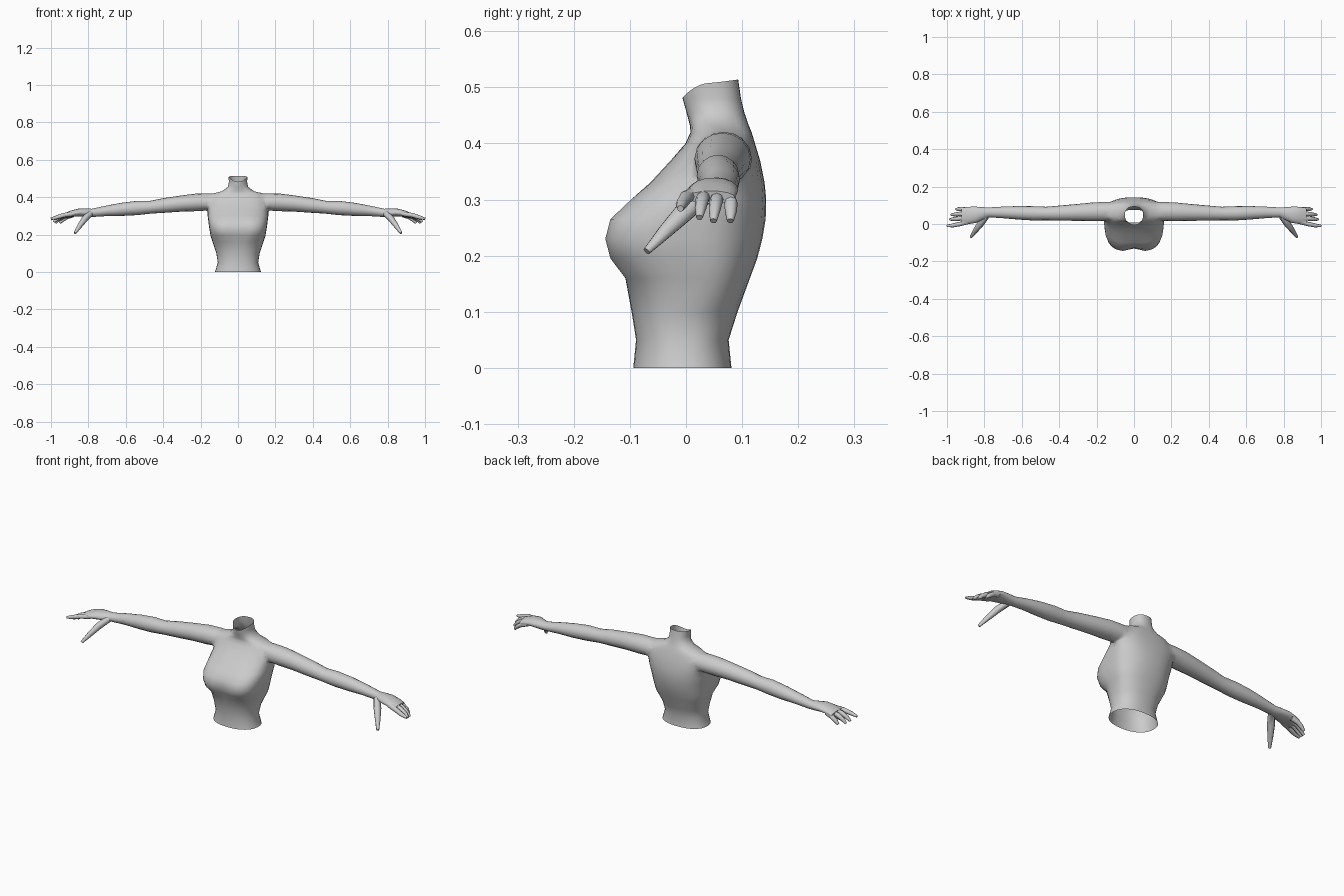
import bpy, bmesh, math
from mathutils import Vector

grey = bpy.data.materials.new("light grey")
grey.diffuse_color = (0.6, 0.6, 0.6, 1)


def loft(name, rings):
    """Closed skin through rings of equal point count."""
    bm = bmesh.new()
    rows = [[bm.verts.new(p) for p in r] for r in rings]
    n = len(rows[0])
    for a, b in zip(rows, rows[1:]):
        for i in range(n):
            j = (i + 1) % n
            bm.faces.new((a[i], a[j], b[j], b[i]))
    bm.faces.new(rows[0])
    bm.faces.new(rows[-1])
    bmesh.ops.recalc_face_normals(bm, faces=bm.faces)
    me = bpy.data.meshes.new(name)
    bm.to_mesh(me)
    bm.free()
    me.materials.append(grey)
    ob = bpy.data.objects.new(name, me)
    bpy.context.collection.objects.link(ob)
    return ob


def tube(name, path, side, n=12):
    """Oval limb along points (x, y, z, half width, half height)."""
    pts = [Vector((side * p[0], p[1], p[2])) for p in path]
    rings = []
    for i, p in enumerate(path):
        t = (pts[min(i + 1, len(pts) - 1)] - pts[max(i - 1, 0)]).normalized()
        across = Vector((0, 1, 0))
        across = (across - t * across.dot(t)).normalized()
        up = t.cross(across)
        rings.append([pts[i] + across * p[3] * math.cos(a) + up * p[4] * math.sin(a)
                      for a in (2 * math.pi * k / n for k in range(n))])
    return loft(name, rings)


def power(v, e):
    return math.copysign(abs(v) ** e, v)


# Torso levels: z, half width, front y, back y, front squareness, cleavage depth
levels = [
    (0.00, 0.123, -0.094, 0.081, 0.9, 0),
    (0.05, 0.108, -0.089, 0.076, 0.9, 0),
    (0.10, 0.116, -0.097, 0.092, 0.85, 0),
    (0.16, 0.136, -0.110, 0.114, 0.75, 0.002),
    (0.195, 0.147, -0.137, 0.127, 0.62, 0.010),
    (0.23, 0.153, -0.146, 0.136, 0.58, 0.015),
    (0.265, 0.158, -0.137, 0.142, 0.6, 0.010),
    (0.30, 0.162, -0.100, 0.143, 0.68, 0.003),
    (0.33, 0.162, -0.064, 0.140, 0.75, 0),
    (0.37, 0.165, -0.027, 0.132, 0.8, 0),
    (0.40, 0.160, -0.001, 0.123, 0.8, 0),
    (0.42, 0.135, 0.008, 0.117, 0.85, 0),
    (0.432, 0.085, 0.007, 0.112, 0.9, 0),
    (0.455, 0.054, 0.001, 0.104, 1, 0),
    (0.48, 0.049, -0.006, 0.098, 1, 0),
    (0.508, 0.050, -0.006, 0.093, 1, 0),
]
rings = []
for z, w, front, back, sq, cleft in levels:
    mid = (front + back) / 2 + (0.03 if 0.15 < z < 0.4 else 0)
    ring = []
    for k in range(32):
        a = 2 * math.pi * k / 32
        c, s = math.cos(a), math.sin(a)
        e = sq if s < 0 else 0.85
        x = w * power(c, e)
        y = mid + (mid - front if s < 0 else back - mid) * power(s, e)
        if s < 0:
            y += cleft * math.exp(-(x / 0.03) ** 2)
        # The neck rim dips at the throat
        dz = 0.006 * s if s > 0 else -0.026 * s * s
        ring.append((x, y, z + (dz if z > 0.5 else 0)))
    rings.append(ring)
body = loft("upper_body", rings)

# Shoulder to knuckles
arm = [
    (0.10, 0.067, 0.375, 0.045, 0.038), (0.17, 0.067, 0.376, 0.054, 0.048),
    (0.22, 0.065, 0.372, 0.050, 0.047), (0.30, 0.062, 0.366, 0.045, 0.043),
    (0.40, 0.058, 0.355, 0.040, 0.039), (0.47, 0.056, 0.346, 0.036, 0.034),
    (0.54, 0.057, 0.342, 0.038, 0.038), (0.62, 0.060, 0.335, 0.036, 0.035),
    (0.70, 0.062, 0.327, 0.031, 0.028), (0.78, 0.062, 0.316, 0.026, 0.022),
    (0.81, 0.058, 0.317, 0.033, 0.022), (0.85, 0.050, 0.318, 0.044, 0.021),
    (0.89, 0.045, 0.312, 0.046, 0.017), (0.92, 0.045, 0.304, 0.042, 0.012),
]
# Finger joint positions
digits = {
    "index": [(0.88, 0.013, 0.311), (0.93, 0.000, 0.304), (0.97, -0.008, 0.292), (1.0, -0.010, 0.284)],
    "middle": [(0.88, 0.036, 0.310), (0.935, 0.029, 0.301), (0.965, 0.026, 0.285), (0.985, 0.024, 0.268)],
    "ring": [(0.88, 0.057, 0.308), (0.93, 0.054, 0.298), (0.958, 0.051, 0.281), (0.977, 0.049, 0.262)],
    "little": [(0.88, 0.076, 0.305), (0.915, 0.080, 0.294), (0.938, 0.080, 0.278), (0.952, 0.079, 0.262)],
}
thumb = [(0.79, 0.04, 0.312, 0.016, 0.016), (0.82, 0.002, 0.283, 0.020, 0.017),
         (0.848, -0.036, 0.244, 0.014, 0.013), (0.872, -0.070, 0.208, 0.007, 0.007)]

parts = []
for side in (1, -1):
    parts.append(tube("arm", arm, side, 16))
    parts.append(tube("thumb", thumb, side, 8))
    for name, joints in digits.items():
        path = [(*p, r, r) for p, r in zip(joints, (0.012, 0.012, 0.0105, 0.006))]
        parts.append(tube(name + "_finger", path, side, 8))

# Merge limbs into one skin
bpy.context.view_layer.objects.active = body
body.select_set(True)
for p in parts:
    m = body.modifiers.new("union", 'BOOLEAN')
    m.operation, m.solver, m.object = 'UNION', 'EXACT', p
    bpy.ops.object.modifier_apply(modifier=m.name)
    bpy.data.objects.remove(p)

# Open the waist and neck, then soften the shoulder seams
bm = bmesh.new()
bm.from_mesh(body.data)
caps = [f for f in bm.faces if all(v.co.z < 0.001 for v in f.verts)
        or (f.normal.z > 0.7 and f.calc_center_median().z > 0.47)]
bmesh.ops.delete(bm, geom=caps, context='FACES')
bmesh.ops.triangulate(bm, faces=[f for f in bm.faces if len(f.verts) > 4])
seam = [v for v in bm.verts if 0.11 < abs(v.co.x) < 0.20 and v.co.z > 0.31]
for _ in range(2):
    bmesh.ops.smooth_vert(bm, verts=seam, factor=0.4, use_axis_x=True, use_axis_y=True, use_axis_z=True)
bm.to_mesh(body.data)
bm.free()
bpy.ops.object.shade_smooth_by_angle(angle=math.radians(60))
